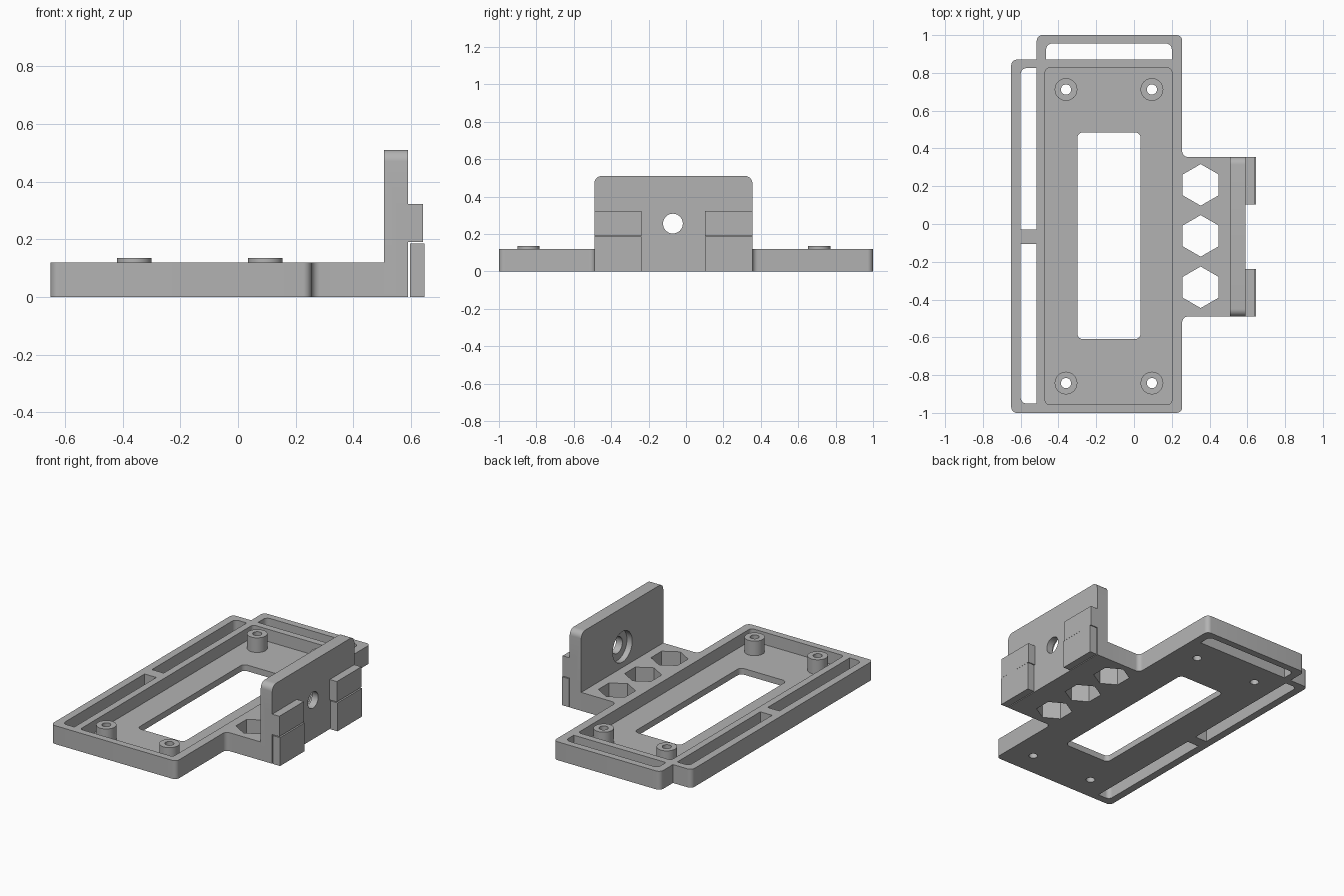
import bpy
import bmesh
from math import cos, sin, pi, radians
from mathutils import Vector

cube = bpy.data.objects.get("Cube")
if cube:
    bpy.data.objects.remove(cube, do_unlink=True)

grey = bpy.data.materials.new("plain grey")
grey.use_nodes = True
GREY = (0.45, 0.45, 0.45, 1)
grey.diffuse_color = GREY
grey.node_tree.nodes["Principled BSDF"].inputs["Base Color"].default_value = GREY


def rounded(corners, steps=8):
    """Outline from (u, v, radius) right-angled corners."""
    out = []
    for i, (u, v, r) in enumerate(corners):
        p = Vector((u, v))
        if not r:
            out.append(p)
            continue
        a = (Vector(corners[i - 1][:2]) - p).normalized()
        b = (Vector(corners[(i + 1) % len(corners)][:2]) - p).normalized()
        for k in range(steps + 1):
            t = k / steps * pi / 2
            out.append(p + r * (a + b) - r * (cos(t) * b + sin(t) * a))
    return out


def rect(u0, u1, v0, v1, radii=(0, 0, 0, 0)):
    corners = [(u0, v0), (u1, v0), (u1, v1), (u0, v1)]
    return rounded([(u, v, r) for (u, v), r in zip(corners, radii)])


def ring(u, v, r, n=40, turn=0):
    return [Vector((u + r * cos(turn + 2 * pi * i / n),
                    v + r * sin(turn + 2 * pi * i / n))) for i in range(n)]


def prism(name, outline, lo, hi, along="z"):
    """Extrude a flat outline along z (outline in x, y) or x (outline in y, z)."""
    place = (lambda p, w: (p.x, p.y, w)) if along == "z" else (lambda p, w: (w, p.x, p.y))
    bm = bmesh.new()
    low = [bm.verts.new(place(p, lo)) for p in outline]
    high = [bm.verts.new(place(p, hi)) for p in outline]
    bm.faces.new(low)
    bm.faces.new(high)
    for i in range(len(low)):
        j = (i + 1) % len(low)
        bm.faces.new((low[i], low[j], high[j], high[i]))
    bmesh.ops.recalc_face_normals(bm, faces=bm.faces)
    mesh = bpy.data.meshes.new(name)
    bm.to_mesh(mesh)
    bm.free()
    mesh.materials.append(grey)
    obj = bpy.data.objects.new(name, mesh)
    bpy.context.collection.objects.link(obj)
    return obj


def combine(target, others, operation):
    """Boolean each helper into the target, then drop the helper."""
    for other in others:
        mod = target.modifiers.new("combine", "BOOLEAN")
        mod.operation = operation
        mod.solver = "EXACT"
        mod.object = other
        bpy.context.view_layer.update()
        deps = bpy.context.evaluated_depsgraph_get()
        mesh = bpy.data.meshes.new_from_object(target.evaluated_get(deps))
        target.modifiers.clear()
        target.data = mesh
        bpy.data.objects.remove(other, do_unlink=True)


R = 0.03
THICK, FLOOR = 0.12, 0.04
ARM0, ARM1 = -0.49, 0.355

# Base plate with side arm and stepped back corner
bracket = prism("bracket", rounded([
    (-0.65, -1, R), (0.255, -1, R), (0.255, ARM0, R), (0.55, ARM0, 0),
    (0.55, ARM1, 0), (0.255, ARM1, R), (0.255, 1, R), (-0.515, 1, R),
    (-0.515, 0.87, 0), (-0.65, 0.87, R)]), 0, THICK)

# Recessed tray, window, strap slots and hexagonal openings
cuts = [
    prism("tray_cut", rect(-0.47, 0.2, -0.955, 0.825, (0.02,) * 4), FLOOR, 0.3),
    prism("window_cut", rect(-0.3, 0.035, -0.61, 0.485, (R,) * 4), -0.1, 0.3),
    prism("front_slot_cut", rect(-0.6, -0.515, -0.95, -0.105, (R, 0, 0, 0)), -0.1, 0.3),
    prism("rear_slot_cut", rect(-0.6, -0.515, -0.03, 0.825, (0, 0, 0, R)), -0.1, 0.3),
    prism("back_slot_cut", rect(-0.465, 0.2, 0.87, 0.955, (0, 0, R, R)), -0.1, 0.3),
]
for y in (-0.335, -0.063, 0.207):
    cuts.append(prism("hex_cut", ring(0.353, y, 0.11, 6, pi / 6), -0.1, 0.3))
combine(bracket, cuts, "DIFFERENCE")

# Screw bosses
posts = [(x, y) for x in (-0.36, 0.095) for y in (-0.842, 0.712)]
combine(bracket, [prism("boss", ring(x, y, 0.06), 0.02, 0.135) for x, y in posts], "UNION")
combine(bracket, [prism("boss_hole", ring(x, y, 0.027, 24), -0.1, 0.3) for x, y in posts],
        "DIFFERENCE")

# Upright wall with raised outer pads
pads = [(ARM0, -0.237), (0.102, ARM1)]
wall = prism("wall", rect(ARM0, ARM1, 0, 0.51, (0, 0, 0.04, 0.04)), 0.507, 0.59, "x")
combine(wall, [prism("upper_pad", rect(a, b, 0.19, 0.323), 0.55, 0.641, "x")
               for a, b in pads], "UNION")
# Through hole with inner counterbore
combine(wall, [prism("bolt_hole", ring(-0.07, 0.255, 0.053), 0.4, 0.7, "x"),
               prism("counterbore", ring(-0.07, 0.255, 0.1), 0.4, 0.545, "x")], "DIFFERENCE")
combine(bracket, [wall], "UNION")

# Separate lower blocks, a hairline gap from the wall
blocks = [prism(name, rect(a, b, 0, 0.185), 0.596, 0.646, "x")
          for name, (a, b) in zip(("front_lower_block", "back_lower_block"), pads)]

# Smooth the curved walls, keep the edges crisp
for obj in [bracket] + blocks:
    bpy.ops.object.select_all(action="DESELECT")
    obj.select_set(True)
    bpy.context.view_layer.objects.active = obj
    bpy.ops.object.shade_smooth_by_angle(angle=radians(30))
